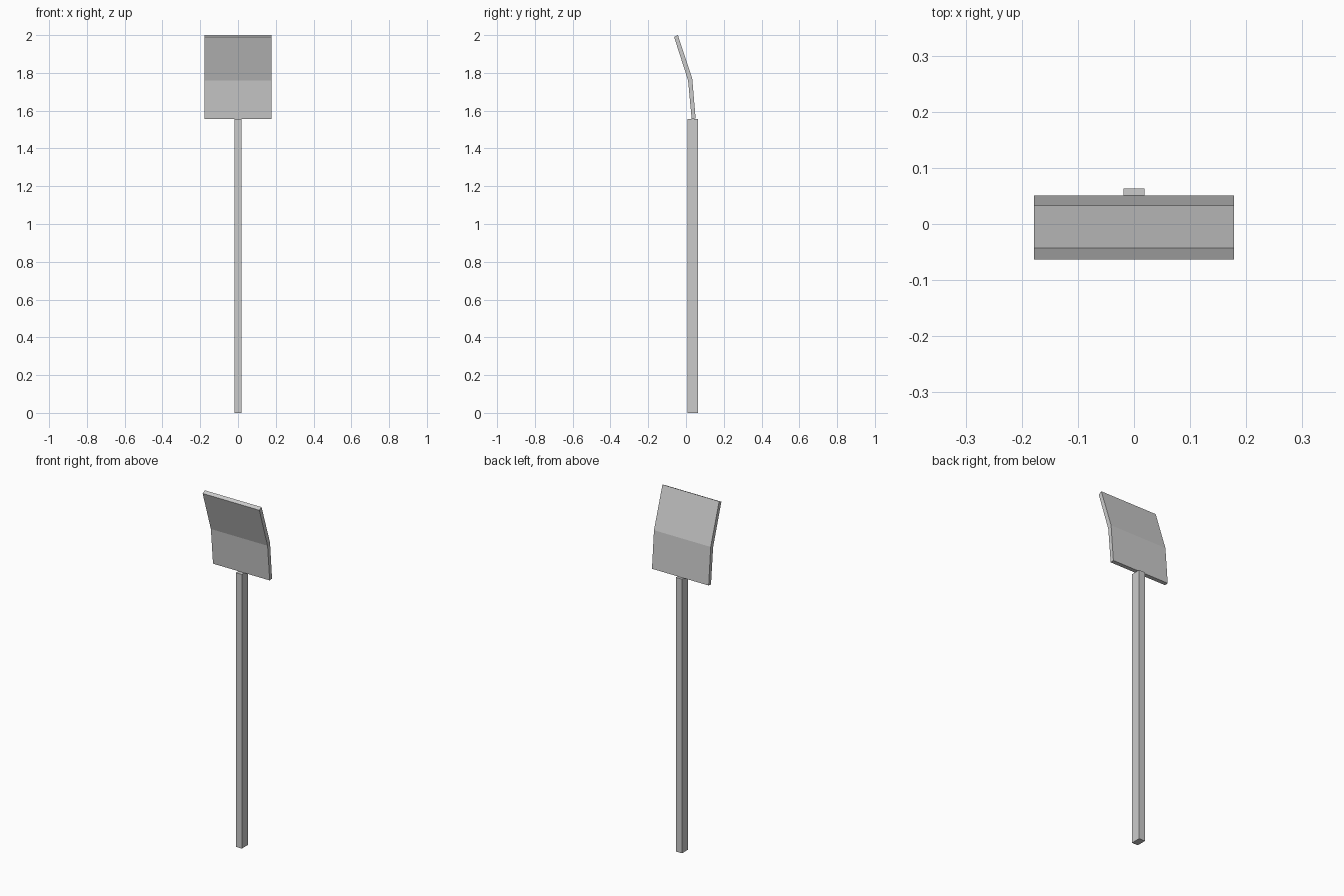
import bpy
import bmesh

if "Cube" in bpy.data.objects:
    bpy.data.objects.remove(bpy.data.objects["Cube"], do_unlink=True)

grey = bpy.data.materials.new("light grey")
grey.use_nodes = True
grey.diffuse_color = (0.6, 0.6, 0.6, 1)
grey.node_tree.nodes["Principled BSDF"].inputs["Base Color"].default_value = grey.diffuse_color


def extrude_profile(name, profile, half_width):
    """Sweep a closed (y, z) profile across x, centred on x = 0."""
    bm = bmesh.new()
    face = bm.faces.new([bm.verts.new((-half_width, y, z)) for y, z in profile])
    swept = bmesh.ops.extrude_face_region(bm, geom=[face])["geom"]
    verts = [v for v in swept if isinstance(v, bmesh.types.BMVert)]
    bmesh.ops.translate(bm, verts=verts, vec=(2 * half_width, 0, 0))
    bmesh.ops.recalc_face_normals(bm, faces=bm.faces)
    mesh = bpy.data.meshes.new(name)
    bm.to_mesh(mesh)
    bm.free()
    mesh.materials.append(grey)
    obj = bpy.data.objects.new(name, mesh)
    bpy.context.collection.objects.link(obj)
    return obj


# Long rectangular shaft
extrude_profile("shaft", [(0.007, 0), (0.063, 0), (0.063, 1.556), (0.007, 1.556)], 0.019)

# Flat blade, bent forward halfway up
front_edge = [(0.03, 1.556), (0.011, 1.76), (-0.063, 1.99)]
back_edge = [(-0.043, 2.0), (0.033, 1.77), (0.051, 1.558)]
extrude_profile("blade", front_edge + back_edge, 0.178)
